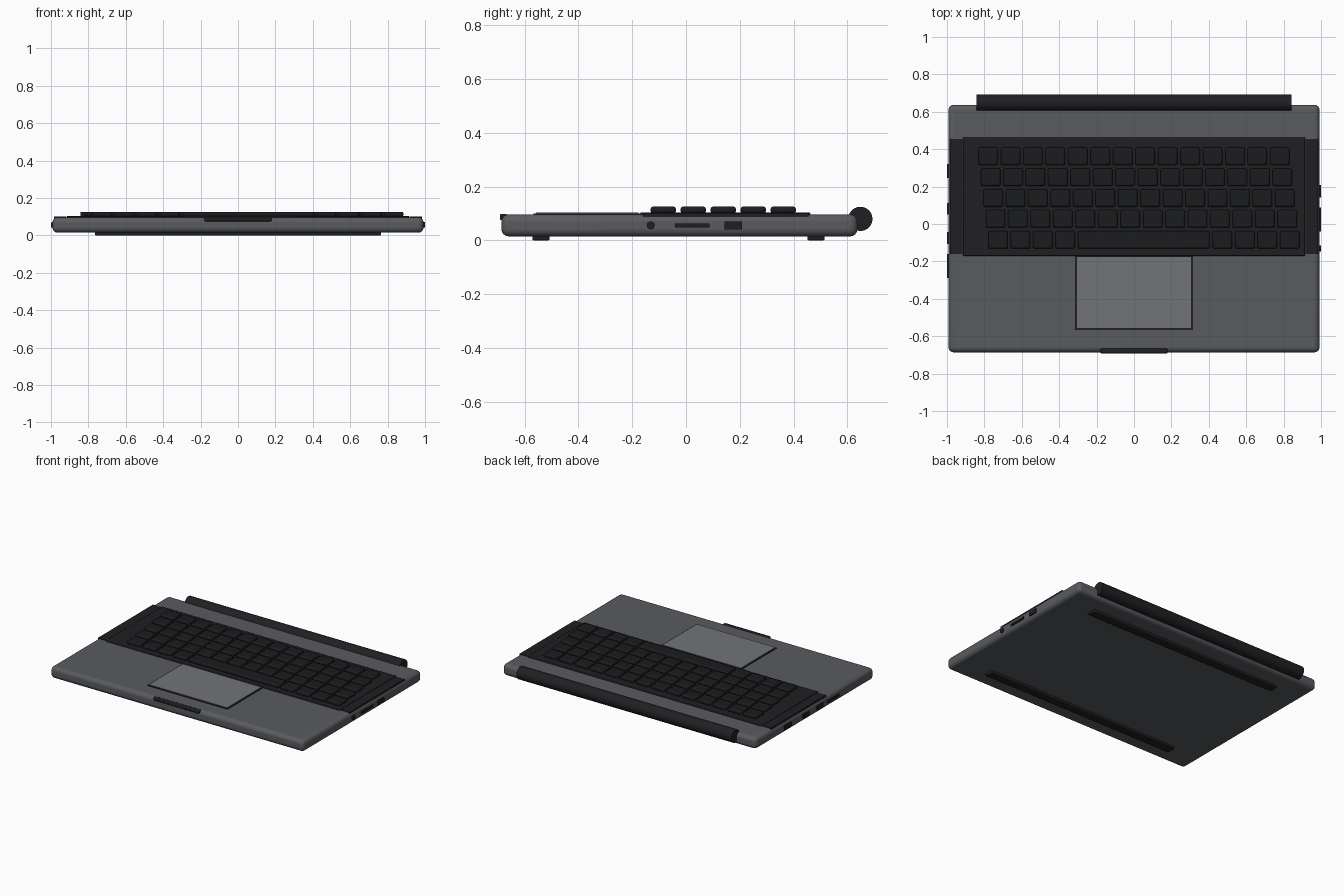
import bpy, bmesh, math
from mathutils import Matrix

if "Cube" in bpy.data.objects:
    bpy.data.objects.remove(bpy.data.objects["Cube"])


def material(name, rgb):
    m = bpy.data.materials.new(name)
    m.diffuse_color = (*rgb, 1)
    m.use_nodes = True
    m.node_tree.nodes["Principled BSDF"].inputs["Base Color"].default_value = m.diffuse_color
    return m


GREY = material("shell_grey", (0.10, 0.105, 0.115))
DARK = material("dark_plastic", (0.014, 0.0145, 0.017))
KEY = material("key_black", (0.011, 0.0115, 0.013))
PAD = material("pad_grey", (0.165, 0.175, 0.19))


def boxes(name, spans, mat, bevel=0.0, segments=2):
    """One object made of boxes, each given as (x0, x1, y0, y1, z0, z1)."""
    bm = bmesh.new()
    for x0, x1, y0, y1, z0, z1 in spans:
        place = Matrix.Translation(((x0 + x1) / 2, (y0 + y1) / 2, (z0 + z1) / 2))
        size = Matrix.Diagonal((x1 - x0, y1 - y0, z1 - z0, 1))
        bmesh.ops.create_cube(bm, size=1, matrix=place @ size)
    return finish(name, bm, mat, bevel, segments)


def rod(name, x0, x1, y, z, radius, mat, sides=24):
    """Cylinder lying along x."""
    bm = bmesh.new()
    place = Matrix.Translation(((x0 + x1) / 2, y, z)) @ Matrix.Rotation(math.pi / 2, 4, 'Y')
    bmesh.ops.create_cone(bm, cap_ends=True, segments=sides, radius1=radius,
                          radius2=radius, depth=x1 - x0, matrix=place)
    return finish(name, bm, mat)


def finish(name, bm, mat, bevel=0.0, segments=2):
    mesh = bpy.data.meshes.new(name)
    bm.to_mesh(mesh)
    bm.free()
    mesh.materials.append(mat)
    ob = bpy.data.objects.new(name, mesh)
    bpy.context.collection.objects.link(ob)
    if bevel:
        mod = ob.modifiers.new("bevel", 'BEVEL')
        mod.width, mod.segments = bevel, segments
    bpy.ops.object.select_all(action='DESELECT')
    ob.select_set(True)
    bpy.context.view_layer.objects.active = ob
    bpy.ops.object.shade_smooth_by_angle(angle=math.radians(35))
    return ob


# Shell, hinge barrel and opening notch
boxes("base_shell", [(-0.992, 0.992, -0.686, 0.637, 0.015, 0.097)], GREY, 0.027, 4)
rod("hinge_barrel", -0.842, 0.842, 0.648, 0.08, 0.045, DARK)
boxes("front_notch", [(-0.18, 0.18, -0.692, -0.664, 0.075, 0.099)], DARK, 0.007)

# Keyboard tray with a speaker strip at each side
boxes("keyboard_tray", [(-0.915, 0.915, -0.17, 0.462, 0.09, 0.104)], DARK, 0.004)
for side, s in (("left", -1), ("right", 1)):
    x0, x1 = sorted((s * 0.917, s * 0.984))
    boxes(side + "_speaker_strip", [(x0, x1, -0.16, 0.455, 0.085, 0.101)], DARK)

# Five staggered key rows; the last one holds the space bar
PITCH, HALF_W, HALF_D = 0.12, 0.052, 0.047
keys = []
for row in range(5):
    y = 0.3615 - 0.1115 * row
    for col in range(14):
        x = -0.78 + 0.0132 * row + PITCH * col
        x_end = x
        if row == 4 and 4 < col < 10:
            continue
        if row == 4 and col == 4:
            x_end = x + 5 * PITCH
        keys.append((x - HALF_W, x_end + HALF_W, y - HALF_D, y + HALF_D, 0.1, 0.126))
boxes("keys", keys, KEY, 0.009)

# Trackpad in its dark frame
boxes("trackpad_frame", [(-0.315, 0.315, -0.567, -0.17, 0.09, 0.1)], DARK)
boxes("trackpad", [(-0.305, 0.305, -0.557, -0.177, 0.092, 0.103)], PAD)

# Side ports as (y0, y1, z0, z1)
right_ports = [(-0.041, 0.087, 0.048, 0.063), (0.143, 0.208, 0.041, 0.07)]
left_ports = [(0.245, 0.32, 0.041, 0.07), (0.05, 0.112, 0.041, 0.07),
              (-0.107, -0.043, 0.041, 0.07), (-0.29, -0.16, 0.048, 0.063)]
boxes("right_ports", [(0.97, 1.0, *p) for p in right_ports], DARK)
boxes("left_ports", [(-1.0, -0.97, *p) for p in left_ports], DARK)
rod("audio_jack", 0.97, 1.0, -0.131, 0.056, 0.015, DARK, 16)

# Long rubber feet
for name, y in (("front_foot", -0.539), ("rear_foot", 0.483)):
    boxes(name, [(-0.765, 0.765, y - 0.032, y + 0.032, 0.0, 0.02)], DARK, 0.005)
